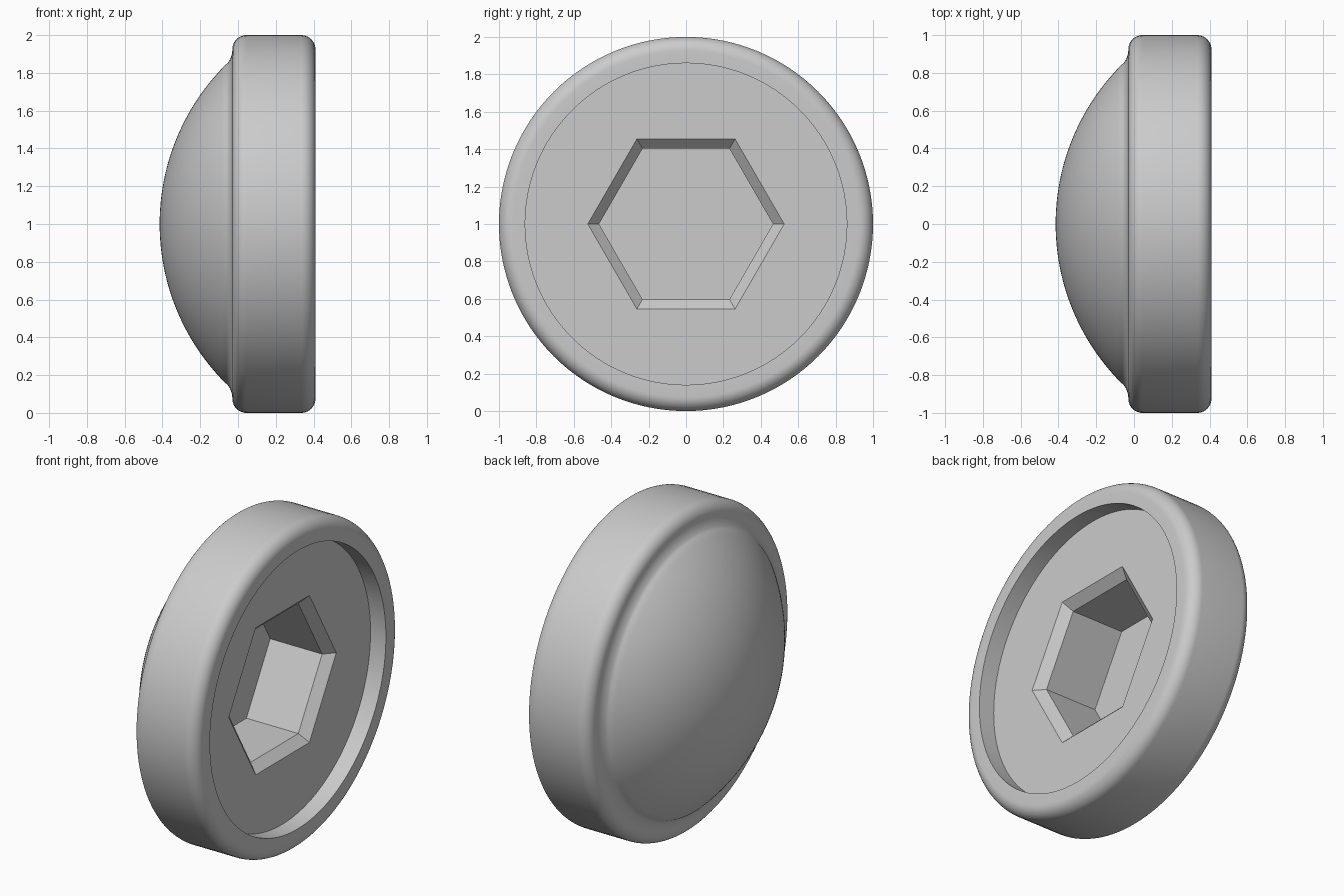
import bpy
import bmesh
from math import cos, sin, pi, radians

if "Cube" in bpy.data.objects:
    bpy.data.objects.remove(bpy.data.objects["Cube"], do_unlink=True)

SEGMENTS = 128
CENTRE_Z = 1.0


def arc(cx, cr, radius, start, end, steps):
    """Points (x, r) on an arc; angles in degrees from the +x axis."""
    angles = [radians(start + (end - start) * i / steps) for i in range(steps + 1)]
    return [(cx + radius * cos(a), cr + radius * sin(a)) for a in angles]


def ring(bm, x, radius, count):
    """Ring of vertices around the x axis, first one on +y."""
    return [bm.verts.new((x, radius * cos(2 * pi * i / count),
                          CENTRE_Z + radius * sin(2 * pi * i / count)))
            for i in range(count)]


def bridge(bm, a, b):
    n = len(a)
    for i in range(n):
        bm.faces.new((a[i], a[(i + 1) % n], b[(i + 1) % n], b[i]))


def loop_edges(bm, verts):
    n = len(verts)
    return [bm.edges.get((verts[i], verts[(i + 1) % n]))
            or bm.edges.new((verts[i], verts[(i + 1) % n])) for i in range(n)]


bm = bmesh.new()

# Outer profile: dome, concave blend, rounded band, flat lip, recess wall
dome_radius = 1.193
profile = arc(-0.415 + dome_radius, 0, dome_radius, 180, 135, 28)[1:]
profile += arc(-0.15, 0.925, 0.12, -45, 0, 8)[1:]
profile += arc(0.045, 0.925, 0.075, 180, 90, 10)[1:]
profile += arc(0.335, 0.925, 0.075, 90, 0, 10)
profile += [(0.41, 0.86), (0.305, 0.86)]

rings = [ring(bm, x, r, SEGMENTS) for x, r in profile]
for a, b in zip(rings, rings[1:]):
    bridge(bm, a, b)

# Dome tip
tip = bm.verts.new((-0.415, 0, CENTRE_Z))
for i in range(SEGMENTS):
    bm.faces.new((tip, rings[0][(i + 1) % SEGMENTS], rings[0][i]))

# Hexagonal socket: chamfer, straight walls, flat floor
hexes = [ring(bm, x, r, 6)
         for x, r in ((0.305, 0.525), (0.25, 0.465), (-0.105, 0.465))]
for a, b in zip(hexes, hexes[1:]):
    bridge(bm, a, b)
bm.faces.new(hexes[-1])

# Flat recessed face between the lip and the socket
bmesh.ops.triangle_fill(bm, use_beauty=True, normal=(1, 0, 0),
                        edges=loop_edges(bm, rings[-1]) + loop_edges(bm, hexes[0]))
bmesh.ops.recalc_face_normals(bm, faces=bm.faces[:])

mesh = bpy.data.meshes.new("domed_cap")
bm.to_mesh(mesh)
bm.free()
cap = bpy.data.objects.new("domed_cap", mesh)
bpy.context.collection.objects.link(cap)

# Single plain grey
grey = bpy.data.materials.new("plain_grey")
grey.use_nodes = True
colour = (0.6, 0.6, 0.6, 1)
grey.diffuse_color = colour
for node in grey.node_tree.nodes:
    if node.type == 'BSDF_PRINCIPLED':
        node.inputs["Base Color"].default_value = colour
mesh.materials.append(grey)

# Smooth curves, crisp edges
bpy.ops.object.select_all(action='DESELECT')
cap.select_set(True)
bpy.context.view_layer.objects.active = cap
bpy.ops.object.shade_smooth_by_angle(angle=radians(30))
